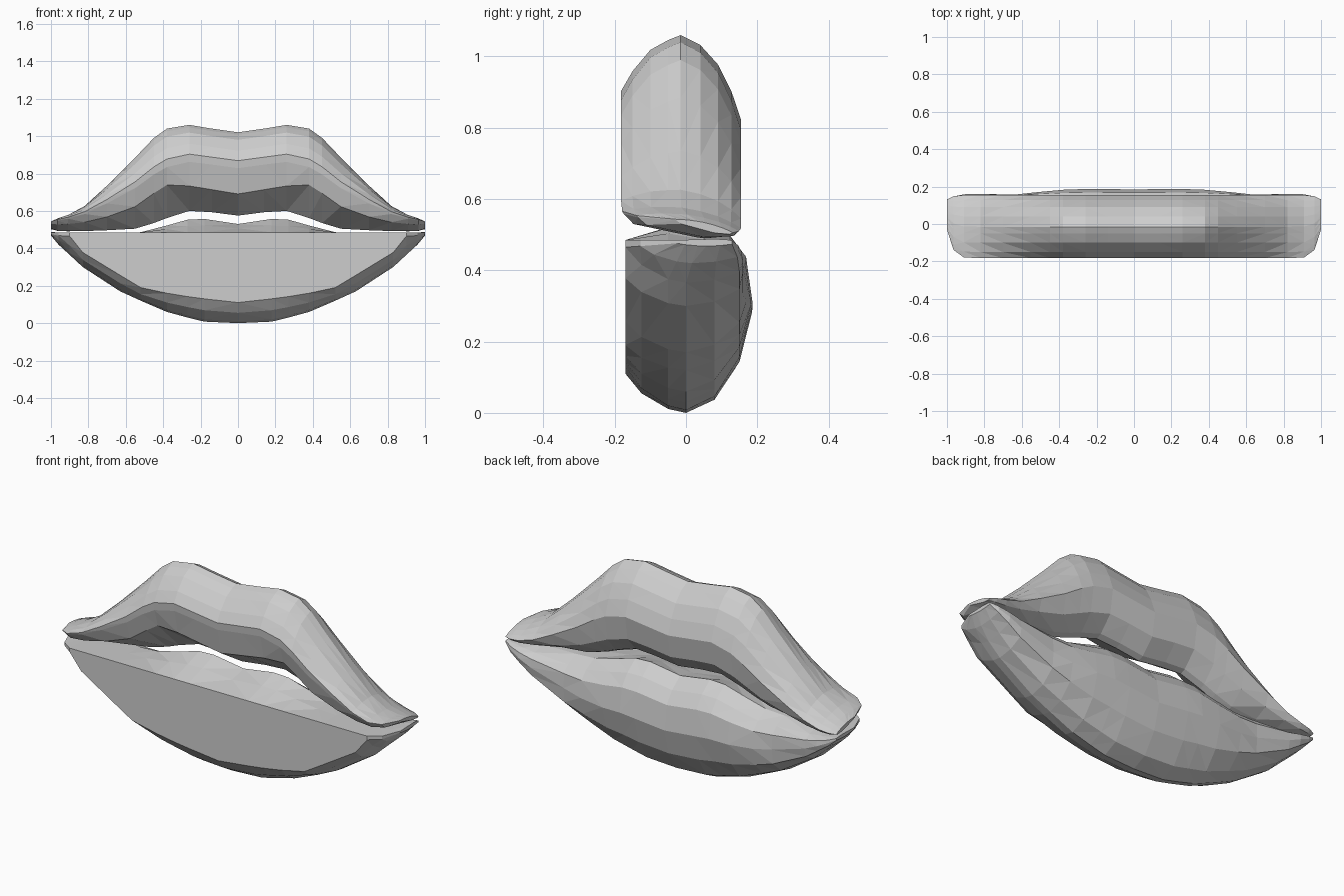
import bpy
import bmesh

cube = bpy.data.objects.get("Cube")
if cube:
    bpy.data.objects.remove(cube)

grey = bpy.data.materials.new("plain_grey")
grey.use_nodes = True
grey.diffuse_color = (0.61, 0.61, 0.61, 1)
grey.node_tree.nodes["Principled BSDF"].inputs["Base Color"].default_value = (0.61, 0.61, 0.61, 1)


def loft(name, stations, section):
    """Skin matching cross-sections along x, mirrored from the +x half."""
    bm = bmesh.new()
    full = [(-s[0],) + s[1:] for s in reversed(stations[1:])] + stations
    rings = [[bm.verts.new((s[0], y, z)) for y, z in section(*s[1:])] for s in full]
    n = len(rings[0])
    for a, b in zip(rings, rings[1:]):
        for i in range(n):
            j = (i + 1) % n
            bm.faces.new((a[i], a[j], b[j], b[i]))
    bm.faces.new(rings[0])
    bm.faces.new(rings[-1])
    bmesh.ops.recalc_face_normals(bm, faces=bm.faces)
    bmesh.ops.triangulate(bm, faces=bm.faces, quad_method='SHORT_EDGE')
    bmesh.ops.dissolve_limit(bm, angle_limit=0.01, verts=bm.verts, edges=bm.edges)
    mesh = bpy.data.meshes.new(name)
    bm.to_mesh(mesh)
    bm.free()
    mesh.materials.append(grey)
    obj = bpy.data.objects.new(name, mesh)
    bpy.context.collection.objects.link(obj)


# Upper lip: depth and height fraction around its cross-section
UPPER_FRONT = [(-.015, 1), (-.05, .97), (-.10, .91), (-.15, .78), (-.182, .66), (-.178, .57)]
UPPER_BACK = [(.035, 0), (.065, .03), (.135, .2), (.155, .48),
              (.127, .66), (.09, .82), (.04, .94)]


def upper_section(bottom, top, knee, depth, tilt):
    mid = .11 * (1 - depth)
    profile = UPPER_FRONT + [(-.15, knee)] + UPPER_BACK
    return [(mid + y * depth, bottom + t * (top - bottom) - tilt * y) for y, t in profile]


# x, bottom, top, knee fraction, depth scale, backward tilt
loft("upper_lip", [
    (0, .575, 1.02, .26, 1, 0), (.14, .593, 1.04, .27, 1, 0), (.26, .6, 1.06, .29, 1, 0),
    (.38, .562, 1.04, .37, 1, 0), (.45, .535, .99, .35, 1, 0), (.55, .505, .885, .31, 1, 0),
    (.70, .498, .735, .27, 1, .04), (.82, .495, .625, .25, 1, .08),
    (.91, .495, .575, .25, .99, .1), (.965, .498, .555, .25, .85, .1),
    (1, .51, .533, .25, .48, .1)], upper_section)


# Lower lip: flat cut front, raised inner crest, rounded back and underside
def lower_section(bottom, flat, crest, bulge, depth):
    h = crest - bottom
    under = flat - bottom
    rim = .485
    points = [(-.17, flat), (-.17, rim), (-.05, rim + .5 * (crest - rim)), (.05, crest),
              (.12, bottom + .9 * h), (.5 * (.15 + bulge), bottom + .78 * h),
              (bulge, bottom + .53 * h), (.15, bottom + .27 * h), (.08, bottom + .07 * h),
              (0, bottom), (-.05, bottom + .1 * under), (-.125, bottom + .5 * under)]
    mid = .11 * (1 - depth)
    return [(mid + y * depth, z) for y, z in points]


# x, bottom, lower edge of flat front, crest, back bulge, depth scale
loft("lower_lip", [
    (0, 0, .11, .53, .185, 1), (.18, .008, .13, .557, .187, 1),
    (.27, .03, .142, .553, .187, 1), (.38, .06, .16, .522, .183, 1),
    (.52, .12, .19, .486, .17, 1), (.63, .17, .256, .48, .158, 1),
    (.83, .30, .378, .478, .16, 1), (.90, .365, .465, .48, .16, 1),
    (.96, .42, .468, .484, .155, .85), (1, .468, .476, .488, .15, .48)], lower_section)
